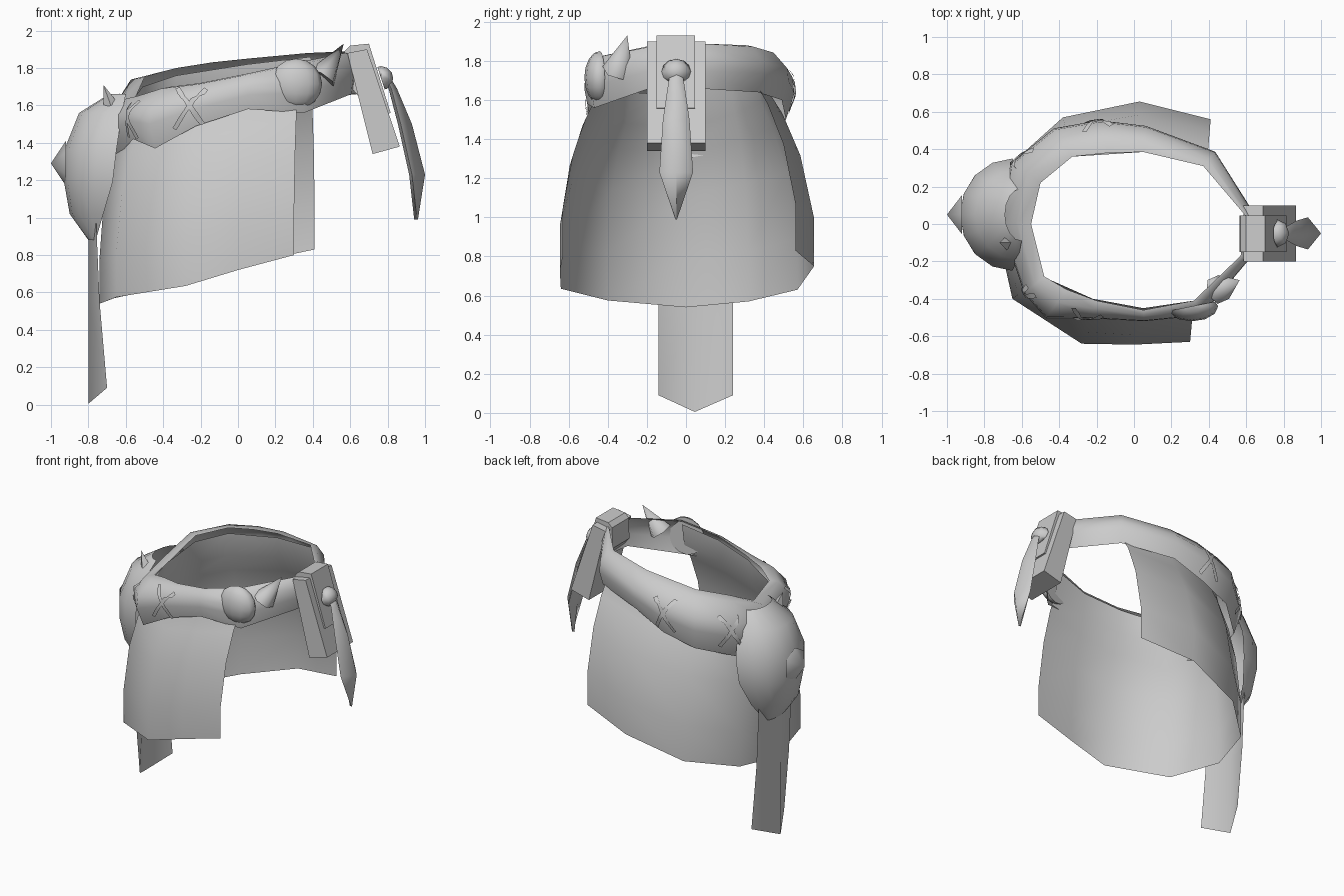
import bpy, bmesh, math
from mathutils import Vector

cube = bpy.data.objects.get("Cube")
if cube:
    bpy.data.objects.remove(cube, do_unlink=True)

grey = bpy.data.materials.new("plain_grey")
grey.use_nodes = True
grey.diffuse_color = (0.6, 0.6, 0.6, 1)
grey.node_tree.nodes["Principled BSDF"].inputs["Base Color"].default_value = (0.6, 0.6, 0.6, 1)


def finish(name, bm, angle=35):
    """Turn a bmesh into a shaded object."""
    me = bpy.data.meshes.new(name)
    bm.to_mesh(me)
    bm.free()
    ob = bpy.data.objects.new(name, me)
    bpy.context.collection.objects.link(ob)
    me.materials.append(grey)
    bpy.ops.object.select_all(action='DESELECT')
    ob.select_set(True)
    bpy.context.view_layer.objects.active = ob
    bpy.ops.object.shade_smooth_by_angle(angle=math.radians(angle))
    return ob


def loft(name, rows, closed=False, caps=False, angle=35):
    """Skin a list of point rows, running from top to bottom."""
    bm = bmesh.new()
    vs = [[bm.verts.new(p) for p in row] for row in rows]
    n = len(rows[0])
    for a, b in zip(vs, vs[1:]):
        for i in range(n if closed else n - 1):
            j = (i + 1) % n
            bm.faces.new((a[i], b[i], b[j], a[j]))
    if caps:
        bm.faces.new(vs[0])
        bm.faces.new(vs[-1][::-1])
        bmesh.ops.recalc_face_normals(bm, faces=bm.faces)
    return finish(name, bm, angle)


def extrude_y(name, profile, y0, y1):
    """Extrude an x-z outline along y."""
    rows = [[(x, y, z) for x, z in profile] for y in (y0, y1)]
    return loft(name, rows, closed=True, caps=True, angle=30)


def spike(name, base, tip, radius, sides):
    """Cone from a base centre to a tip."""
    base, tip = Vector(base), Vector(tip)
    d = tip - base
    bm = bmesh.new()
    bmesh.ops.create_cone(bm, cap_ends=True, segments=sides, radius1=radius,
                          radius2=0, depth=d.length)
    rot = d.to_track_quat('Z', 'Y')
    for v in bm.verts:
        v.co = rot @ v.co + (base + tip) / 2
    return finish(name, bm, 60)


def dome(name, centre, size, facing, seg=12, rings=8):
    """Squashed ball, flattened on the side away from its facing."""
    facing = Vector(facing).normalized()
    bm = bmesh.new()
    bmesh.ops.create_uvsphere(bm, u_segments=seg, v_segments=rings, radius=1)
    for v in bm.verts:
        p = Vector([c * s for c, s in zip(v.co, size)])
        v.co = Vector(centre) + p - facing * min(0, p.dot(facing))
    return finish(name, bm, 60)


# Belt stations: x, y of the inner rim, top z, bottom z, outward bulge
belt_data = [
    (0.60, 0.04, 1.89, 1.66, 0.05), (0.37, 0.31, 1.88, 1.64, 0.10),
    (0.05, 0.385, 1.85, 1.60, 0.14), (-0.14, 0.38, 1.83, 1.50, 0.18),
    (-0.33, 0.36, 1.80, 1.43, 0.18), (-0.50, 0.22, 1.75, 1.36, 0.19),
    (-0.55, 0.0, 1.64, 1.30, 0.16), (-0.48, -0.28, 1.66, 1.42, 0.14),
    (-0.36, -0.35, 1.70, 1.37, 0.19), (-0.20, -0.41, 1.72, 1.49, 0.10),
    (0.05, -0.46, 1.77, 1.58, 0.06), (0.32, -0.41, 1.83, 1.56, 0.09),
    (0.57, -0.17, 1.88, 1.66, 0.05)]
# Section of the belt: share of bulge, share of height from the top
section = [(0, 0), (0.45, 0.03), (0.95, 0.35), (1.0, 0.6), (0.75, 1.0)]
rows = []
for out, drop in section:
    row = []
    for x, y, zt, zb, bulge in belt_data:
        d = Vector((x * 0.7, y)).normalized()
        row.append((x + d.x * bulge * out, y + d.y * bulge * out, zt + (zb - zt) * drop))
    rows.append(row)
belt = loft("belt", rows, closed=True, angle=60)

# Open skirt, flaring out from the belt; the rear flares sooner
skirt_top = [(0.39, 0.32, 1.86), (0.05, 0.385, 1.82), (-0.33, 0.36, 1.76),
             (-0.51, 0.23, 1.70), (-0.57, 0, 1.62), (-0.49, -0.28, 1.64),
             (-0.22, -0.40, 1.70), (0.05, -0.45, 1.75), (0.32, -0.41, 1.81)]
skirt_hem = [(0.41, 0.56, 0.83), (0.03, 0.655, 0.75), (-0.38, 0.57, 0.63),
             (-0.66, 0.32, 0.57), (-0.74, 0, 0.54), (-0.65, -0.40, 0.575),
             (-0.28, -0.64, 0.635), (0, -0.645, 0.72), (0.30, -0.63, 0.80)]
power = [1, 1, 1, 0.7, 0.5, 0.7, 1, 1, 1]
flare = [(0, 0), (0.1, 0.15), (0.40, 0.27), (0.74, 0.47), (1.0, 0.77), (1, 1)]
rows = []
for out, drop in flare:
    rows.append([(t[0] + (h[0] - t[0]) * out ** p, t[1] + (h[1] - t[1]) * out ** p,
                  t[2] + (h[2] - t[2]) * drop)
                 for t, h, p in zip(skirt_top, skirt_hem, power)])
loft("skirt", rows, angle=65)

# Rounded rear guard: z, rim x, outermost x, half width
rows = []
for z, xb, xo, w in [(1.66, -0.60, -0.69, 0.14), (1.56, -0.62, -0.85, 0.24),
                     (1.36, -0.65, -0.93, 0.30), (1.19, -0.67, -0.93, 0.29),
                     (1.02, -0.72, -0.90, 0.22), (0.88, -0.76, -0.80, 0.12)]:
    angles = [math.pi * (i / 8 - 0.5) for i in range(9)]
    rows.append([(xb + (xo - xb) * math.cos(a), 0.05 - w * math.sin(a), z) for a in angles])
loft("rear_guard", rows, angle=50)
spike("rear_stud", (-0.92, 0.05, 1.29), (-1.0, 0.05, 1.29), 0.12, 6)

# Hanging rear strap, folded along its middle
rows = [[(edge, 0.24, ze), (-0.80, 0.045, zm), (edge, -0.14, ze)]
        for edge, ze, zm in [(-0.76, 1.02, 1.02), (-0.74, 0.55, 0.55), (-0.70, 0.09, 0.005)]]
loft("rear_strap", rows, angle=65)

# Buckle block, wrapping loop and stud
extrude_y("buckle_block", [(0.585, 1.88), (0.69, 1.90), (0.865, 1.38), (0.72, 1.34)], -0.20, 0.10)
extrude_y("buckle_loop", [(0.565, 1.74), (0.57, 1.89), (0.60, 1.92), (0.70, 1.93),
                          (0.816, 1.56), (0.74, 1.54)], -0.15, 0.045)
dome("buckle_stud", (0.765, -0.05, 1.745), (0.065, 0.075, 0.065), (1, 0, 0.33), 8, 6)

# Hanging blade: ridge x, edge x, z, half width
rows = []
for ridge, edge, z, w in [(0.79, 0.77, 1.79, 0.02), (0.85, 0.82, 1.69, 0.04),
                          (0.93, 0.87, 1.50, 0.068), (1.0, 0.93, 1.23, 0.086),
                          (0.962, 0.957, 0.99, 0.004)]:
    rows.append([(ridge, -0.05, z), (edge, -0.05 + w, z), (edge - 0.015, -0.05, z), (edge, -0.05 - w, z)])
loft("blade", rows, closed=True, caps=True, angle=85)

# Lump and points on the belt
dome("front_boss", (0.31, -0.44, 1.715), (0.14, 0.08, 0.135), (0.2, -1, 0))
spike("front_point", (0.45, -0.35, 1.75), (0.565, -0.30, 1.93), 0.08, 6)
spike("side_point", (-0.68, -0.10, 1.60), (-0.72, -0.10, 1.71), 0.04, 4)


def lacing(name, a, b, width=0.028):
    """Narrow band laid onto the belt surface."""
    a, b = Vector(a), Vector(b)
    out = Vector((a.x + b.x, a.y + b.y, 0)).normalized()
    side = (b - a).cross(out).normalized() * width / 2
    pts = [a.lerp(b, i / 8) for i in range(9)]
    ob = loft(name, [[p - side for p in pts], [p + side for p in pts]])
    wrap = ob.modifiers.new("wrap", 'SHRINKWRAP')
    wrap.target = belt
    wrap.wrap_mode = 'ABOVE_SURFACE'
    wrap.offset = 0.01


# Crossed lacings: centre x, y, z, and half spread along the belt
for k, (x, y, z, s) in enumerate([(-0.20, 0.55, 1.66, 0.08), (-0.62, 0.36, 1.57, 0.08),
                                  (-0.26, -0.53, 1.60, 0.08), (-0.60, -0.38, 1.54, 0.05)]):
    along = Vector((-y, x * 0.6, 0)).normalized() * s
    for m, sign in enumerate((1, -1)):
        c, up = Vector((x, y, z)), Vector((0, 0, 0.13))
        lacing(f"lacing_{k + 1}_{m + 1}", c + along * sign + up, c - along * sign - up)
